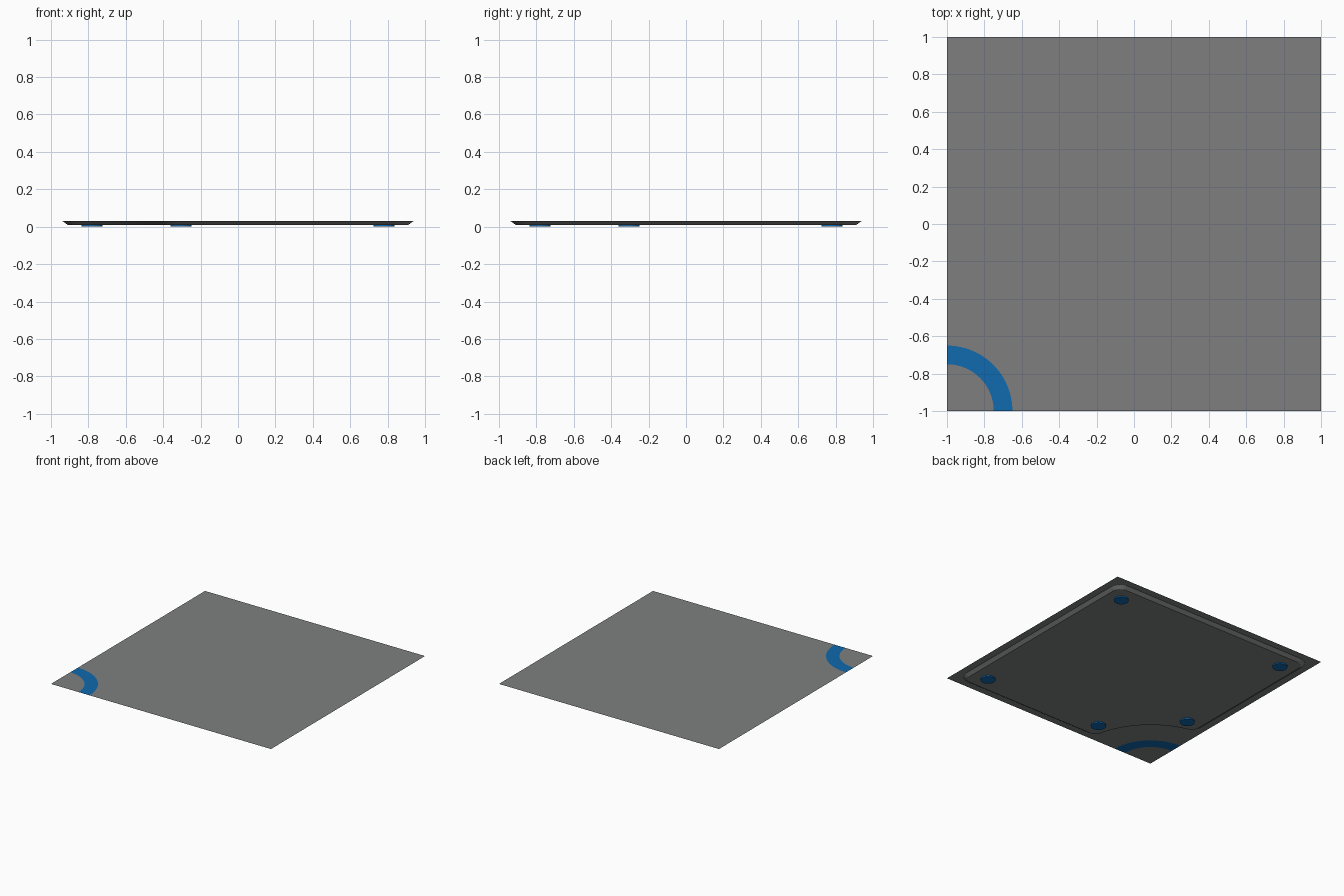
import bpy, bmesh, math

if "Cube" in bpy.data.objects:
    bpy.data.objects.remove(bpy.data.objects["Cube"])

TOP, BASE = 0.031, 0.01


def material(name, rgb):
    m = bpy.data.materials.new(name)
    m.diffuse_color = (*rgb, 1)
    m.use_nodes = True
    m.node_tree.nodes["Principled BSDF"].inputs["Base Color"].default_value = m.diffuse_color
    return m


grey = material("mid_grey", (0.21, 0.212, 0.214))
blue = material("blue", (0.005, 0.142, 0.425))


def arc(cx, cy, r, a0, a1, n):
    return [(cx + r * math.cos(math.radians(a0 + (a1 - a0) * i / n)),
             cy + r * math.sin(math.radians(a0 + (a1 - a0) * i / n)))
            for i in range(n + 1)]


def finish(bm, name, mats):
    mesh = bpy.data.meshes.new(name)
    bm.to_mesh(mesh)
    bm.free()
    ob = bpy.data.objects.new(name, mesh)
    bpy.context.collection.objects.link(ob)
    for m in mats:
        mesh.materials.append(m)
    return ob


# Thin top sheet with a quarter ring cut into one corner
bm = bmesh.new()
N = 24
inner, outer = [[bm.verts.new((x, y, TOP)) for x, y in arc(-1, -1, r, 0, 90, N)]
                for r in (0.25, 0.35)]
origin = bm.verts.new((-1, -1, TOP))
corners = [bm.verts.new((x, y, TOP)) for x, y in ((1, -1), (1, 1), (-1, 1))]
bm.faces.new([origin] + inner)
for i in range(N):
    f = bm.faces.new((inner[i], outer[i], outer[i + 1], inner[i + 1]))
    f.material_index = 1
    # fan the remaining surface out to the far corner
    bm.faces.new((outer[i], corners[1], outer[i + 1]))
bm.faces.new((outer[0], corners[0], corners[1]))
bm.faces.new((corners[1], corners[2], outer[-1]))
finish(bm, "top_sheet", [grey, blue])


# Shallow base tray: rounded square with a concave scoop around the ring
C, FILLET, SCOOP = 0.84, 0.10, 0.59
reach = math.sqrt((SCOOP + FILLET) ** 2 - (1 - C) ** 2)
tilt = math.degrees(math.atan2(1 - C, reach))


def outline(inset):
    r = FILLET - inset
    pts = arc(-1 + reach, -C, r, 180 + tilt, 270, 8)
    pts += arc(C, -C, r, 270, 360, 8)
    pts += arc(C, C, r, 0, 90, 8)
    pts += arc(-C, C, r, 90, 180, 8)
    pts += arc(-C, -1 + reach, r, 180, 270 - tilt, 8)
    pts += arc(-1, -1, SCOOP + inset, 90 - tilt, tilt, 16)[1:-1]
    return pts


bm = bmesh.new()
upper = [bm.verts.new((x, y, TOP)) for x, y in outline(0)]
lower = [bm.verts.new((x, y, BASE)) for x, y in outline(0.03)]
for i in range(len(upper)):
    j = (i + 1) % len(upper)
    bm.faces.new((lower[i], lower[j], upper[j], upper[i]))
bm.faces.new(lower[::-1])
tray = finish(bm, "base_tray", [grey])
bpy.context.view_layer.objects.active = tray
tray.select_set(True)
bpy.ops.object.shade_smooth_by_angle(angle=math.radians(25))

# Five small round feet
for x, y in ((0.78, 0.78), (-0.78, 0.78), (0.78, -0.78), (-0.78, -0.305), (-0.305, -0.78)):
    bpy.ops.mesh.primitive_cylinder_add(vertices=24, radius=0.056, depth=BASE,
                                        location=(x, y, BASE / 2))
    foot = bpy.context.object
    foot.name = "foot"
    foot.data.materials.append(blue)
    bpy.ops.object.shade_smooth_by_angle(angle=math.radians(30))
